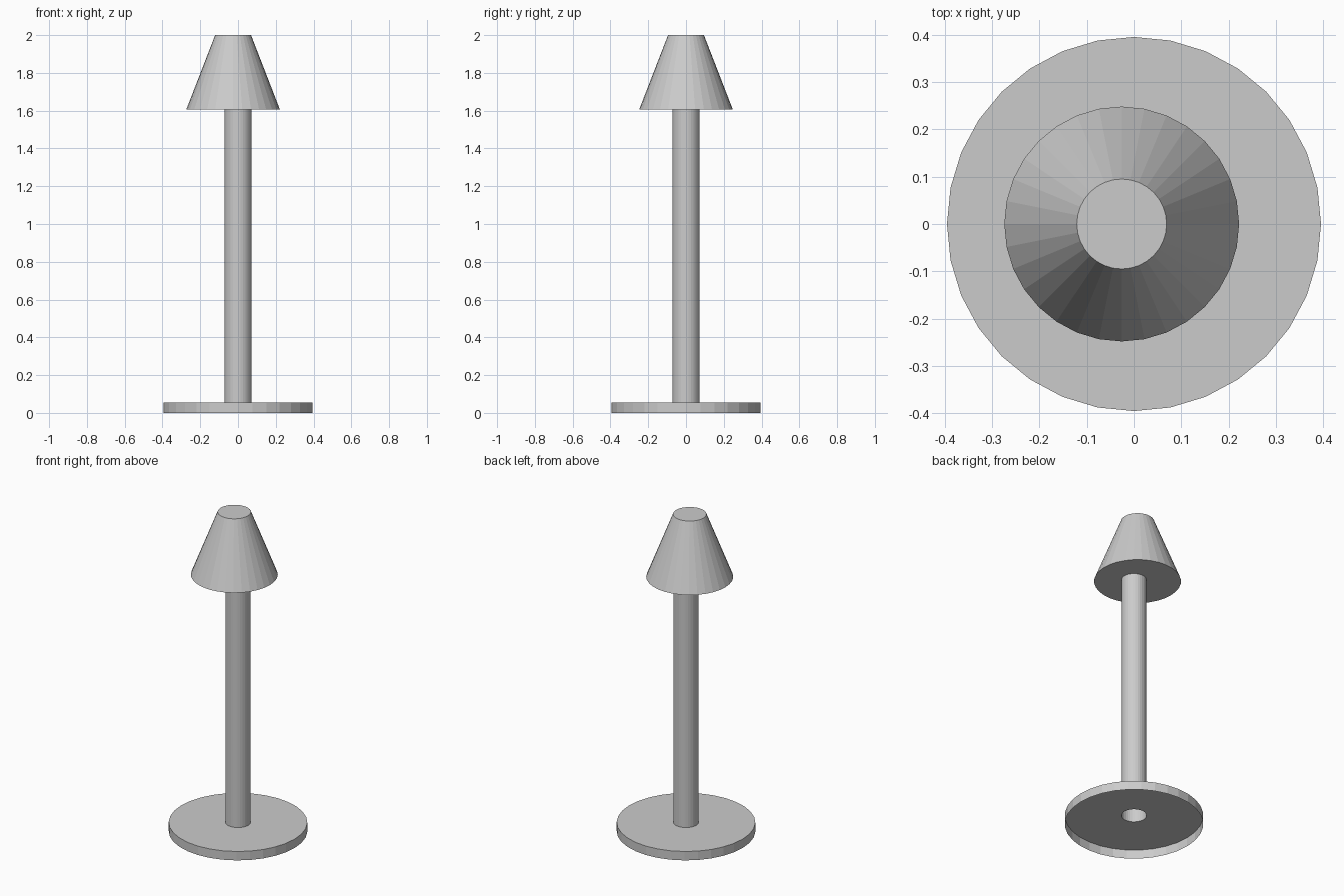
import bpy
import bmesh
import math

if "Cube" in bpy.data.objects:
    bpy.data.objects.remove(bpy.data.objects["Cube"])

SIDES = 32


def extruded_rings(name, rings, cap_top=False):
    """Join circles given as (radius, z, x offset) into a flat-shaded shell."""
    bm = bmesh.new()
    loops = [[bm.verts.new((x + r * math.cos(2 * math.pi * i / SIDES),
                            r * math.sin(2 * math.pi * i / SIDES), z))
              for i in range(SIDES)] for r, z, x in rings]
    for a, b in zip(loops, loops[1:]):
        for i in range(SIDES):
            j = (i + 1) % SIDES
            bm.faces.new((a[i], a[j], b[j], b[i]))
    if cap_top:
        bm.faces.new(loops[-1])
    mesh = bpy.data.meshes.new(name)
    bm.to_mesh(mesh)
    bm.free()
    obj = bpy.data.objects.new(name, mesh)
    bpy.context.collection.objects.link(obj)
    return obj


POLE_R, BASE_R, BASE_H, SHADE_Z, SHADE_X = 0.072, 0.395, 0.056, 1.606, -0.026

# Shallow base: rim and top only, open underneath
extruded_rings("base", [(BASE_R, 0, 0), (BASE_R, BASE_H, 0), (POLE_R, BASE_H, 0)])

# Hollow pole rising from the hole in the base
extruded_rings("pole", [(POLE_R, BASE_H, 0), (POLE_R, SHADE_Z, 0)])

# Tapered shade, slightly off centre, flaring out from the pole top
extruded_rings("shade", [(POLE_R, SHADE_Z, 0), (0.248, SHADE_Z, SHADE_X),
                         (0.095, 2.0, SHADE_X)], cap_top=True)
